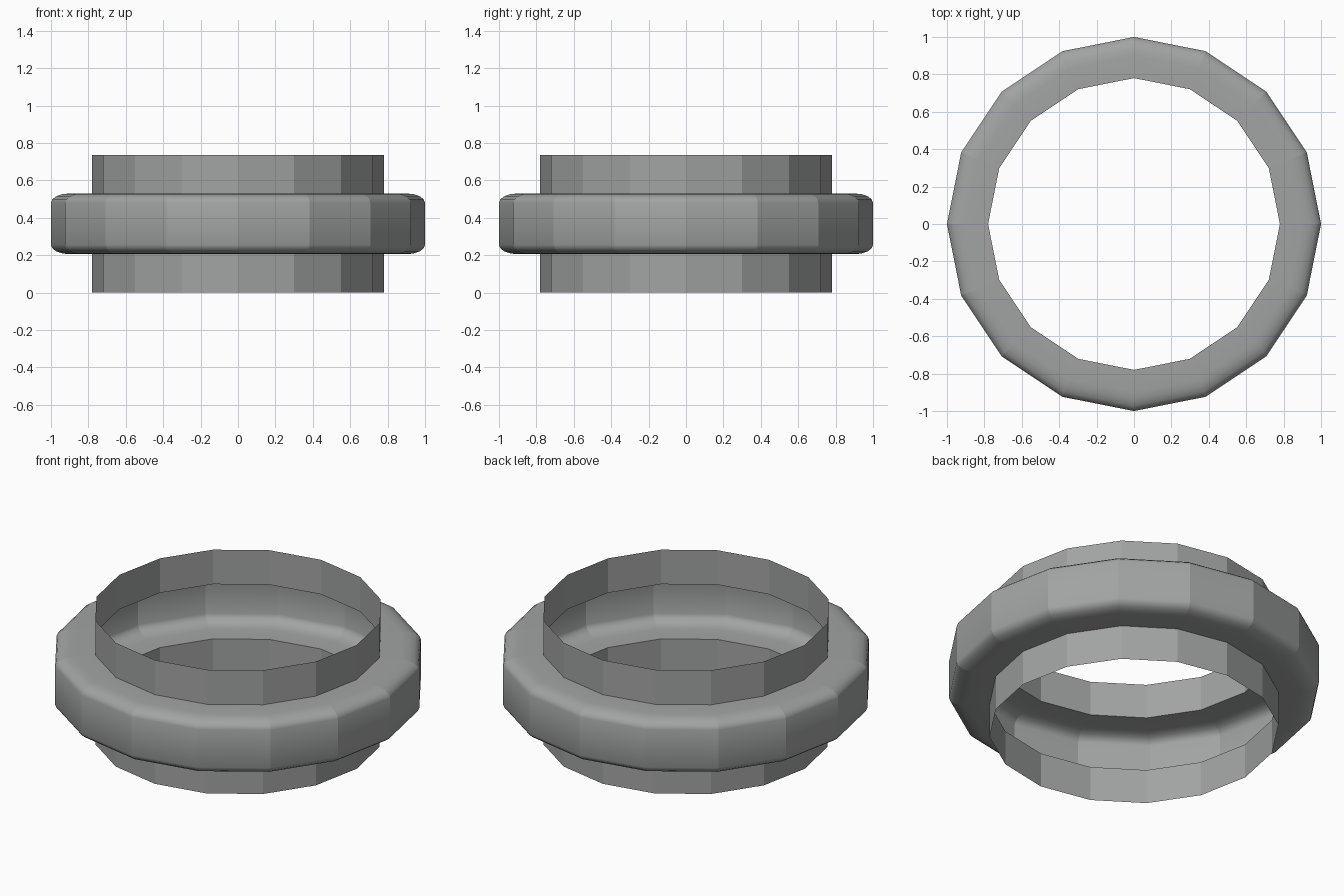
import bpy, bmesh
from math import pi, sin, cos

cube = bpy.data.objects.get("Cube")
if cube:
    bpy.data.objects.remove(cube, do_unlink=True)

SIDES = 16
NECK, RIM = 0.78, 1.0          # radii of the collar and the flange
HEIGHT, LOW = 0.735, 0.205     # total height, underside of the flange
ROUND_W, ROUND_H = 0.10, 0.05  # rounding of the flange edge
STEPS = 4

grey = bpy.data.materials.new("plain grey")
grey.use_nodes = True
colour = (0.36, 0.37, 0.365, 1)
grey.diffuse_color = colour
grey.node_tree.nodes["Principled BSDF"].inputs["Base Color"].default_value = colour

# Lower half of the profile, then its mirror image
lower = [(NECK, 0), (NECK, LOW)]
for i in range(STEPS + 1):
    a = pi / 2 * i / STEPS
    lower.append((RIM - ROUND_W * (1 - sin(a)), LOW + ROUND_H * (1 - cos(a))))
profile = lower + [(r, HEIGHT - z) for r, z in reversed(lower)]

# Open hollow shell, swept around the vertical axis
bm = bmesh.new()
rings = [[bm.verts.new((r * cos(2 * pi * k / SIDES), r * sin(2 * pi * k / SIDES), z))
          for k in range(SIDES)] for r, z in profile]
for a, b in zip(rings, rings[1:]):
    for k in range(SIDES):
        n = (k + 1) % SIDES
        bm.faces.new((a[k], a[n], b[n], b[k])).smooth = True

# Crisp upright corners and crisp joint between collar and flange
for ring_a, ring_b in zip(rings, rings[1:]):
    for u, v in zip(ring_a, ring_b):
        bm.edges.get((u, v)).smooth = False
for ring in (rings[1], rings[-2]):
    for k in range(SIDES):
        bm.edges.get((ring[k], ring[(k + 1) % SIDES])).smooth = False

mesh = bpy.data.meshes.new("flanged_ring")
bm.to_mesh(mesh)
bm.free()
mesh.materials.append(grey)
ring_object = bpy.data.objects.new("flanged_ring", mesh)
bpy.context.collection.objects.link(ring_object)
